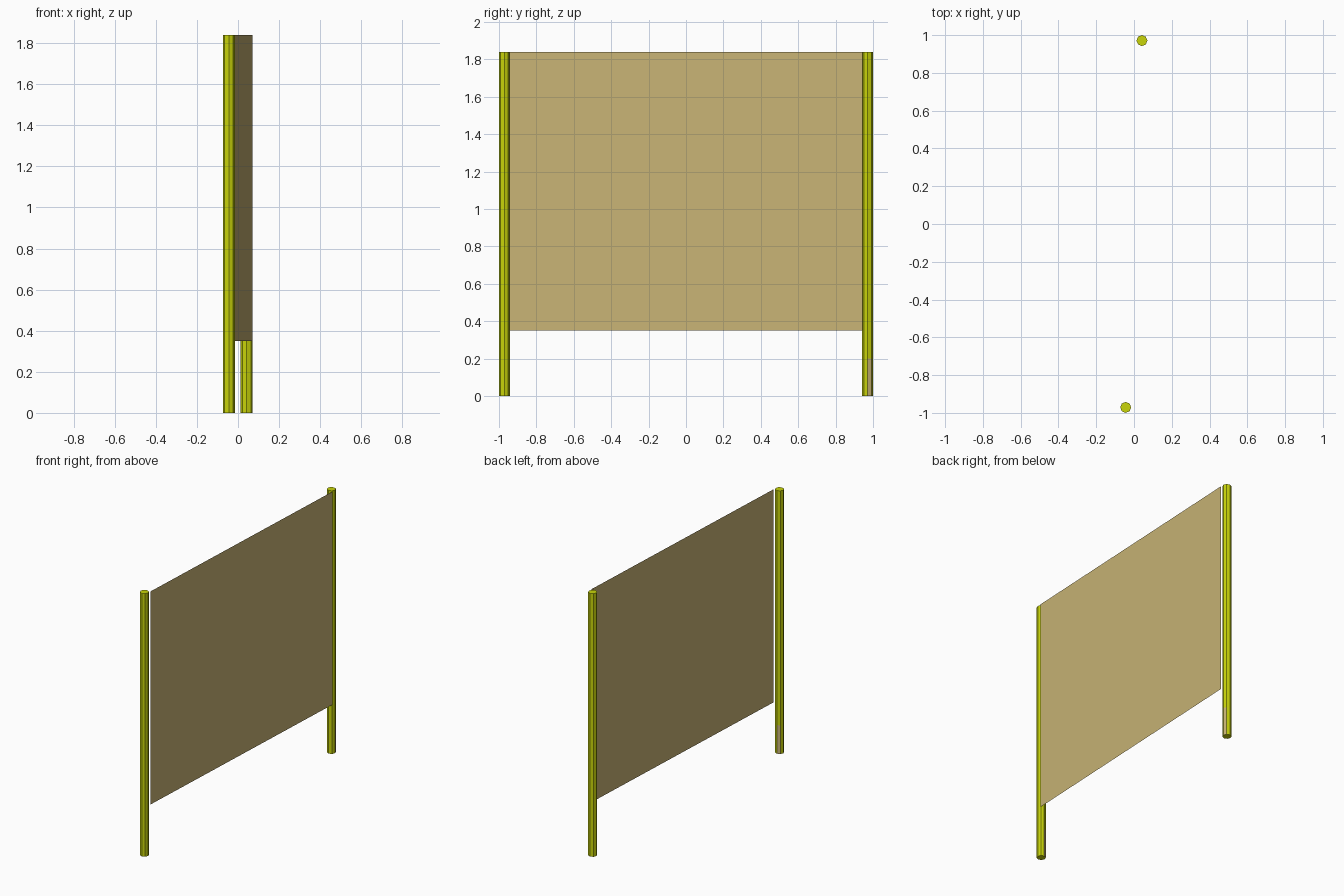
import bpy, bmesh, math
from mathutils import Matrix, Vector

if "Cube" in bpy.data.objects:
    bpy.data.objects.remove(bpy.data.objects["Cube"])

HEIGHT, RADIUS = 1.84, 0.029


def material(name, color):
    m = bpy.data.materials.new(name)
    m.diffuse_color = (*color, 1.0)
    m.use_nodes = True
    m.node_tree.nodes["Principled BSDF"].inputs["Base Color"].default_value = m.diffuse_color
    return m


yellow = material("yellow_green", (0.58, 0.66, 0.003))
tan = material("tan", (0.58, 0.456, 0.178))


def finish(name, bm, mats):
    mesh = bpy.data.meshes.new(name)
    bm.to_mesh(mesh)
    bm.free()
    for m in mats:
        mesh.materials.append(m)
    obj = bpy.data.objects.new(name, mesh)
    bpy.context.collection.objects.link(obj)
    return obj


def post(name, x, y, worn_angle):
    """Octagonal post with one bare patch low on the side facing worn_angle."""
    bm = bmesh.new()
    bmesh.ops.create_cone(bm, cap_ends=True, segments=8, radius1=RADIUS,
                          radius2=RADIUS, depth=HEIGHT,
                          matrix=Matrix.Translation((x, y, HEIGHT / 2)))
    bmesh.ops.bisect_plane(bm, geom=bm.verts[:] + bm.edges[:] + bm.faces[:],
                           plane_co=(0, 0, 0.2), plane_no=(0, 0, 1))
    bm.normal_update()
    a = math.radians(worn_angle)
    worn = Vector((math.cos(a), math.sin(a), 0))
    for f in bm.faces:
        low = f.calc_center_median().z < 0.2
        f.material_index = int(low and f.normal.dot(worn) > 0.95)
    return finish(name, bm, [yellow, tan])


# Two posts
post("front_post", -0.044, -0.971, 112.5)
post("back_post", 0.042, 0.971, 22.5)

# Thin sheet stretched between the posts
bm = bmesh.new()
corners = [(-0.015, -0.944, 0.35), (0.071, 0.944, 0.35),
           (0.071, 0.944, HEIGHT), (-0.015, -0.944, HEIGHT)]
bm.faces.new([bm.verts.new(c) for c in corners])
finish("panel", bm, [tan])
